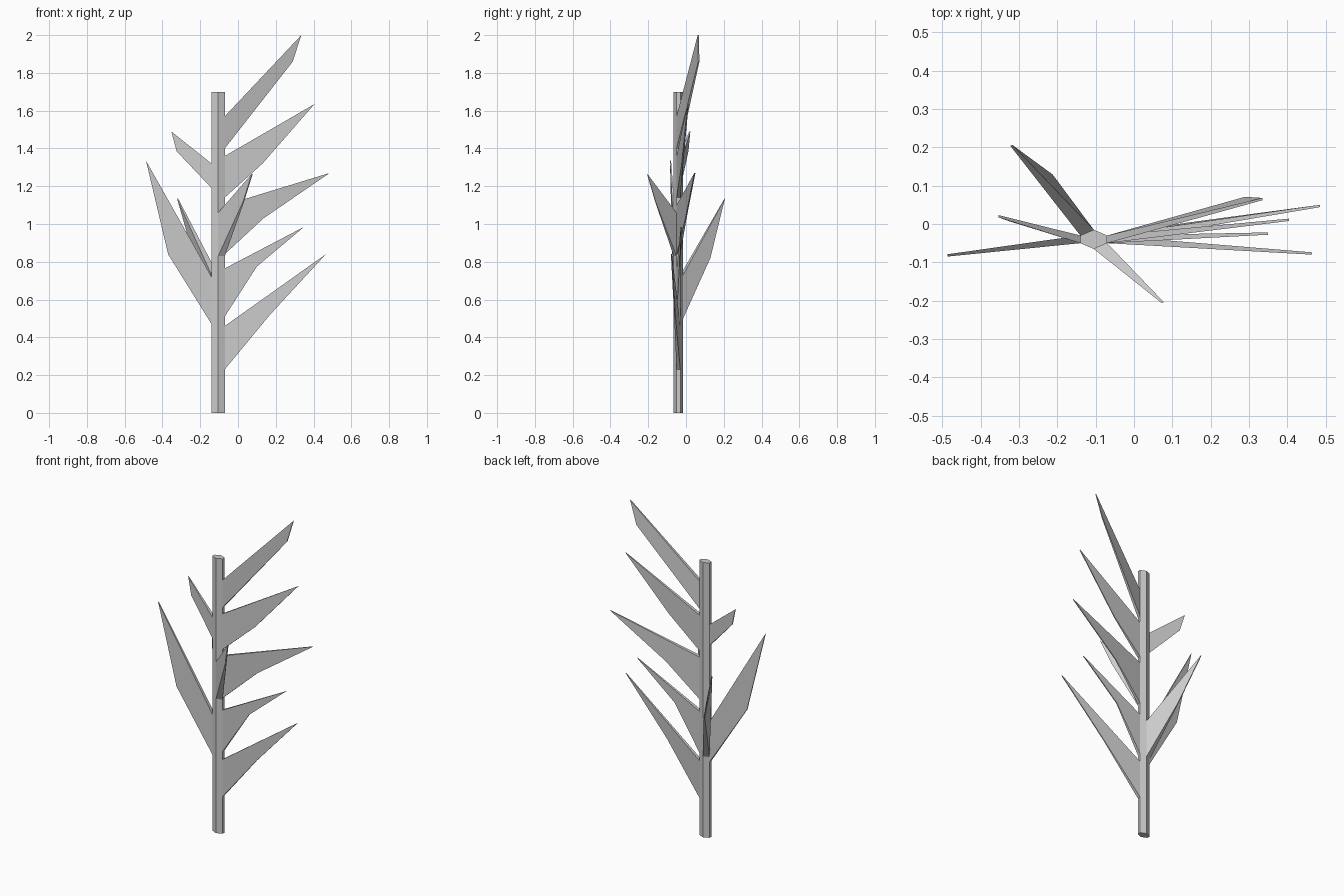
import bpy
from mathutils import Vector

if "Cube" in bpy.data.objects:
    bpy.data.objects.remove(bpy.data.objects["Cube"])

# Hexagonal stem outline (x, y)
HEX = [(-0.14, -0.05), (-0.105, -0.065), (-0.07, -0.05),
       (-0.07, -0.03), (-0.105, -0.015), (-0.14, -0.03)]
HEIGHT = 1.70


def make_object(name, verts, faces):
    mesh = bpy.data.meshes.new(name)
    mesh.from_pydata(verts, [], faces)
    mesh.update()
    obj = bpy.data.objects.new(name, mesh)
    bpy.context.collection.objects.link(obj)
    return obj


def leaf(name, side, low, high, mid, tip):
    """Wedge growing from one stem side, thinning to a blade at mid and tip."""
    a, b = Vector(HEX[side]), Vector(HEX[(side + 1) % 6])
    half = ((b - a).normalized() * 0.003).to_3d()
    mid, tip = Vector(mid), Vector(tip)
    verts = []
    for p, s in ((a, -1), (b, 1)):
        verts += [(p.x, p.y, low), mid + half * s, tip + half * s, (p.x, p.y, high)]
    faces = [(0, 1, 2, 3), (7, 6, 5, 4),            # broad sides
             (0, 4, 5, 1), (1, 5, 6, 2), (2, 6, 7, 3)]  # lower, tip and upper edges
    # side order runs anticlockwise, so flip to face outwards
    make_object(name, verts, [f[::-1] for f in faces])


# Stem
stem = [(x, y, z) for z in (0, HEIGHT) for x, y in HEX]
make_object("stem", stem,
            [(5, 4, 3, 2, 1, 0), (6, 7, 8, 9, 10, 11)]
            + [(i, (i + 1) % 6, (i + 1) % 6 + 6, i + 6) for i in range(6)])

# Leaves: stem side, base bottom, base top, lower bend, tip
RIGHT, LEFT, FRONT, BACK = 2, 5, 1, 4
leaves = [
    (RIGHT, 0.23, 0.46, (0.17, -0.06, 0.52), (0.465, -0.077, 0.84)),
    (RIGHT, 0.51, 0.765, (0.10, -0.032, 0.775), (0.35, -0.025, 0.985)),
    (RIGHT, 0.84, 1.10, (0.135, 0.0, 1.03), (0.485, 0.047, 1.27)),
    (RIGHT, 1.14, 1.36, (0.13, -0.02, 1.32), (0.405, 0.011, 1.635)),
    (RIGHT, 1.40, 1.57, (0.29, 0.068, 1.86), (0.335, 0.065, 2.0)),
    (LEFT, 0.47, 0.72, (-0.37, -0.07, 0.84), (-0.487, -0.082, 1.335)),
    (LEFT, 1.19, 1.32, (-0.325, 0.01, 1.385), (-0.353, 0.02, 1.49)),
    (BACK, 0.50, 0.73, (-0.215, 0.128, 0.82), (-0.32, 0.205, 1.135)),
    (FRONT, 0.83, 1.06, (0.03, -0.163, 1.12), (0.075, -0.205, 1.265)),
]
for i, args in enumerate(leaves, 1):
    leaf(f"leaf_{i}", *args)
